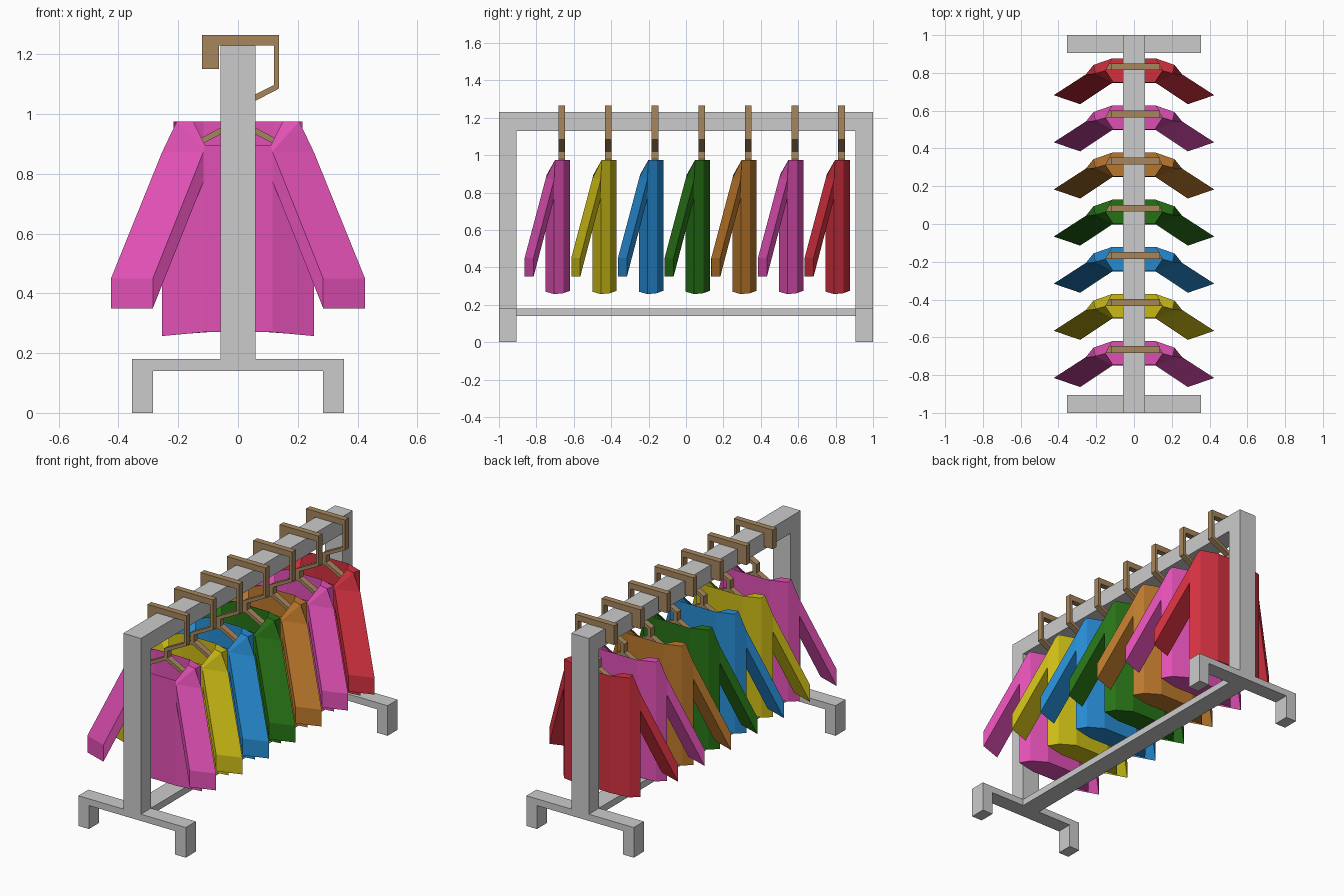
import bpy, bmesh

if "Cube" in bpy.data.objects:
    bpy.data.objects.remove(bpy.data.objects["Cube"])


def material(name, rgb):
    m = bpy.data.materials.new(name)
    m.diffuse_color = (*rgb, 1)
    m.use_nodes = True
    m.node_tree.nodes["Principled BSDF"].inputs["Base Color"].default_value = m.diffuse_color
    return m


def add_object(name, bm, mat=None):
    bmesh.ops.recalc_face_normals(bm, faces=bm.faces)
    me = bpy.data.meshes.new(name)
    bm.to_mesh(me)
    bm.free()
    ob = bpy.data.objects.new(name, me)
    bpy.context.collection.objects.link(ob)
    if mat:
        me.materials.append(mat)
    return ob


def extrude_xz(name, pts, y0, y1, mat=None):
    """Front-view outline given depth from y0 to y1."""
    bm = bmesh.new()
    face = bm.faces.new([bm.verts.new((x, y0, z)) for x, z in pts])
    out = bmesh.ops.extrude_face_region(bm, geom=[face])
    for v in out["geom"]:
        if isinstance(v, bmesh.types.BMVert):
            v.co.y = y1
    return add_object(name, bm, mat)


def rect(x0, x1, z0, z1):
    return [(x0, z0), (x1, z0), (x1, z1), (x0, z1)]


# Rack: end posts with footed crosspieces, joined by two rails
P = 0.058
half = [(0.355, 0), (0.355, 0.18), (P, 0.18), (P, 1.23)]
end = [(0.285, 0.14), (0.285, 0)] + half
end = end + [(-x, z) for x, z in reversed(end)]
extrude_xz("front_end_frame", end, -1, -0.905)
extrude_xz("back_end_frame", end, 0.905, 1)
extrude_xz("top_rail", rect(-P, P, 1.13, 1.23), -0.905, 0.905)
extrude_xz("bottom_rail", rect(-P, P, 0.14, 0.18), -0.905, 0.905)

# Hanger outlines: hook with stem, and sloping shoulder bar
HOOK = [(-0.12, 1.15), (-0.12, 1.265), (0.137, 1.265), (0.137, 1.085),
        (0.012, 1.02), (0.012, 0.96), (-0.012, 0.96), (-0.012, 1.03),
        (0.12, 1.097), (0.12, 1.23), (-0.063, 1.23), (-0.063, 1.15)]
BAR = [(0, 0.985), (0.18, 0.89), (0.18, 0.868), (0, 0.963), (-0.18, 0.868), (-0.18, 0.89)]

# Half of a jumper (mirrored across x); y is relative to the hanger
V = {
    # hem: centre front, front, side, rear side, back, centre back
    "c0": (0, -.085, .272), "f0": (.115, -.085, .27), "s0": (.255, -.04, .257),
    "r0": (.215, .01, .262), "b0": (.115, .045, .275), "k0": (0, .045, .277),
    # chest and shoulder
    "f1": (.115, -.085, .875), "s1": (.255, -.04, .87),
    "s2": (.205, -.035, .975), "r2": (.215, .01, .975),
    "b2": (.115, .045, .975), "k2": (0, .045, .975),
    # neckline
    "cn": (0, -.08, .895), "fn": (.11, -.08, .895), "sn": (.15, -.02, .975),
    # sleeve root underside and cuff
    "f3": (.115, -.085, .775), "s3": (.255, -.04, .77),
    "f4": (.285, -.198, .45), "s4": (.425, -.15, .45),
    "f5": (.285, -.198, .35), "s5": (.425, -.15, .35),
}
FACES = ["c0 f0 f3 f1 fn cn", "f0 s0 s3 f3", "s0 r0 r2 s2 s1 s3", "r0 b0 b2 r2",
         "b0 k0 k2 b2", "fn f1 s2 sn", "f1 s1 s2", "sn s2 r2 b2", "c0 k0 b0 r0 s0 f0",
         "f1 f4 s4 s1", "f3 s3 s5 f5", "f1 f3 f5 f4", "s1 s4 s5 s3", "f4 f5 s5 s4"]


def jumper(name, y, mat):
    bm = bmesh.new()
    vs = {k: bm.verts.new(co) for k, co in V.items()}
    for f in FACES:
        bm.faces.new([vs[k] for k in f.split()])
    ob = add_object(name, bm, mat)
    ob.location.y = y
    mod = ob.modifiers.new("mirror", "MIRROR")
    mod.use_clip = True


wood = material("wood", (0.38, 0.24, 0.11))
pink = material("pink", (0.75, 0.08, 0.46))
colours = [pink, material("yellow", (0.6, 0.5, 0.008)), material("blue", (0.02, 0.26, 0.65)),
           material("green", (0.02, 0.17, 0.008)), material("orange", (0.5, 0.19, 0.025)),
           pink, material("red", (0.65, 0.03, 0.05))]

# Seven hangers, each with a jumper
for i, mat in enumerate(colours):
    y = -0.665 + i * 0.2495
    extrude_xz(f"hanger_hook_{i + 1}", HOOK, y - 0.018, y + 0.018, wood)
    extrude_xz(f"hanger_bar_{i + 1}", BAR, y - 0.018, y + 0.018, wood)
    jumper(f"jumper_{i + 1}", y, mat)
